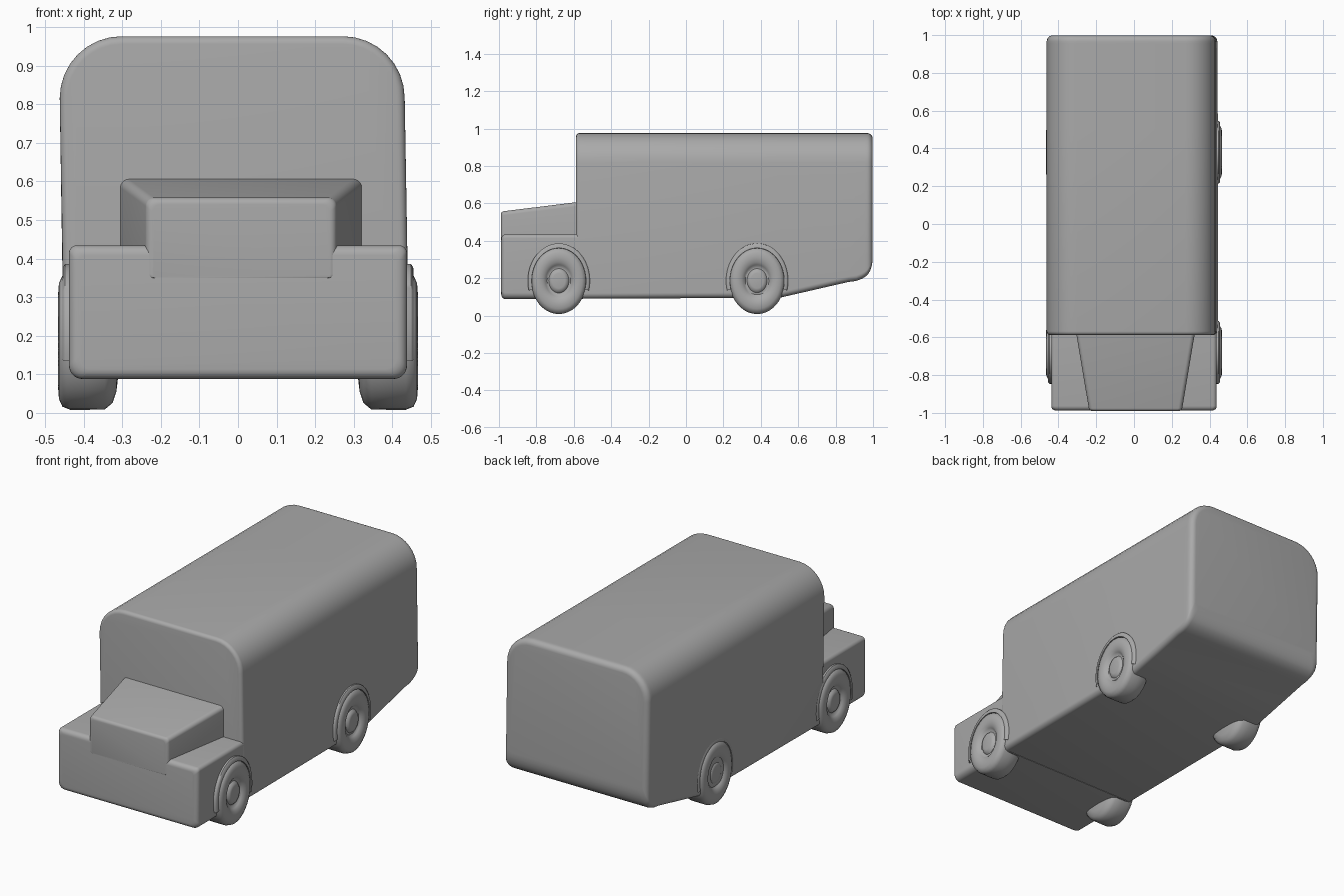
import bpy, bmesh, math

cube = bpy.data.objects.get("Cube")
if cube:
    bpy.data.objects.remove(cube, do_unlink=True)

grey = bpy.data.materials.new("plain grey")
grey.use_nodes = True
COLOUR = (0.4, 0.4, 0.4, 1)
grey.diffuse_color = COLOUR
grey.node_tree.nodes["Principled BSDF"].inputs["Base Color"].default_value = COLOUR


def finish(name, bm, angle):
    bmesh.ops.recalc_face_normals(bm, faces=bm.faces)
    mesh = bpy.data.meshes.new(name)
    bm.to_mesh(mesh)
    bm.free()
    mesh.materials.append(grey)
    ob = bpy.data.objects.new(name, mesh)
    bpy.context.collection.objects.link(ob)
    bpy.ops.object.select_all(action='DESELECT')
    ob.select_set(True)
    bpy.context.view_layer.objects.active = ob
    bpy.ops.object.shade_smooth_by_angle(angle=math.radians(angle))
    return ob


def ring(y, left, right, low, high, r_low, r_high, steps=8):
    """Rounded rectangle across the vehicle at depth y."""
    corners = [(right - r_low, low + r_low, r_low, -90),
               (right - r_high, high - r_high, r_high, 0),
               (left + r_high, high - r_high, r_high, 90),
               (left + r_low, low + r_low, r_low, 180)]
    pts = []
    for cx, cz, r, start in corners:
        for i in range(steps + 1):
            a = math.radians(start + 90 * i / steps)
            pts.append((cx + r * math.cos(a), y, cz + r * math.sin(a)))
    return pts


def loft(rings, lean=0):
    bm = bmesh.new()
    loops = [[bm.verts.new((x - lean * min(z / 0.6, 1), y, z)) for x, y, z in pts]
             for pts in rings]
    n = len(loops[0])
    for a, b in zip(loops, loops[1:]):
        for i in range(n):
            j = (i + 1) % n
            bm.faces.new((a[i], a[j], b[j], b[i]))
    bm.faces.new(loops[0])
    bm.faces.new(loops[-1])
    return bm


def round_end(y, r, facing, steps=5):
    """Depth and inset pairs of a rounded end, from the face inwards."""
    out = []
    for i in range(steps + 1):
        a = math.pi / 2 * i / steps
        out.append((y - facing * r * (1 - math.cos(a)), r * (1 - math.sin(a))))
    return out


# Passenger box: rounded roof, upswept tail
def tail_low(y):
    if y < 0.5:
        return 0.09
    if y < 0.87:
        return 0.095 + (y - 0.5) * 0.23
    t = min((y - 0.87) / 0.128, 1)
    return 0.18 + 0.1 * (1 - math.sqrt(1 - t * t))


front = round_end(-0.588, 0.02, -1)
back = [(0.5, 0), (0.7, 0), (0.87, 0), (0.91, 0), (0.94, 0), (0.955, 0)]
back += round_end(0.998, 0.03, 1)[::-1]
sections = [ring(y, -0.447 + d, 0.447 - d, tail_low(y) + d, 0.976 - d,
                 0.03, 0.16 - d) for y, d in front + back]
finish("passenger_box", loft(sections, 0.015), 40)

# Lower nose with the front wings
ends = round_end(-0.988, 0.025, -1) + [(-0.55, 0)]
finish("lower_nose", loft([ring(y, -0.438 + d, 0.438 - d, 0.088 + d, 0.434 - d,
                                0.035, 0.02) for y, d in ends]), 40)

# Tapered bonnet
ends = round_end(-0.99, 0.015, -1) + [(-0.57, 0)]
sections = []
for y, d in ends:
    t = (y + 0.99) / 0.405
    half = 0.245 + 0.068 * t - d
    sections.append(ring(y, 0.008 - half, 0.008 + half, 0.35,
                         0.556 + 0.05 * t - d, 0.01, 0.022))
finish("bonnet", loft(sections), 40)

# Wheels: turned profile of (distance outwards, radius)
PROFILE = [(0.3, 0.0), (0.315, 0.13), (0.325, 0.16), (0.345, 0.177), (0.39, 0.178),
           (0.435, 0.178), (0.455, 0.17), (0.464, 0.15), (0.466, 0.125),
           (0.462, 0.1), (0.452, 0.085), (0.442, 0.075), (0.442, 0.065),
           (0.454, 0.055), (0.457, 0.04), (0.457, 0.0)]
ARCH = [(0.4, 0.2), (0.448, 0.2), (0.454, 0.192), (0.455, 0.175), (0.4, 0.17)]
SEGMENTS = 40


def turned(name, profile, side, y, z, first, last):
    bm = bmesh.new()
    rows = []
    for i in range(SEGMENTS + 1):
        a = math.radians(first + (last - first) * i / SEGMENTS)
        rows.append([bm.verts.new((side * x, y + 0.83 * r * math.cos(a),
                                   z + r * math.sin(a))) for x, r in profile])
    for a, b in zip(rows, rows[1:]):
        for k in range(len(profile) - 1):
            bm.faces.new((a[k], a[k + 1], b[k + 1], b[k]))
    bmesh.ops.remove_doubles(bm, verts=bm.verts, dist=0.0001)
    finish(name, bm, 50)


for side, side_name in ((1, "left"), (-1, "right")):
    for y, place in ((-0.68, "front"), (0.38, "rear")):
        turned(f"{place}_{side_name}_wheel", PROFILE, side, y, 0.186, 0, 360)
        turned(f"{place}_{side_name}_arch", ARCH, side, y, 0.186, -15, 195)
